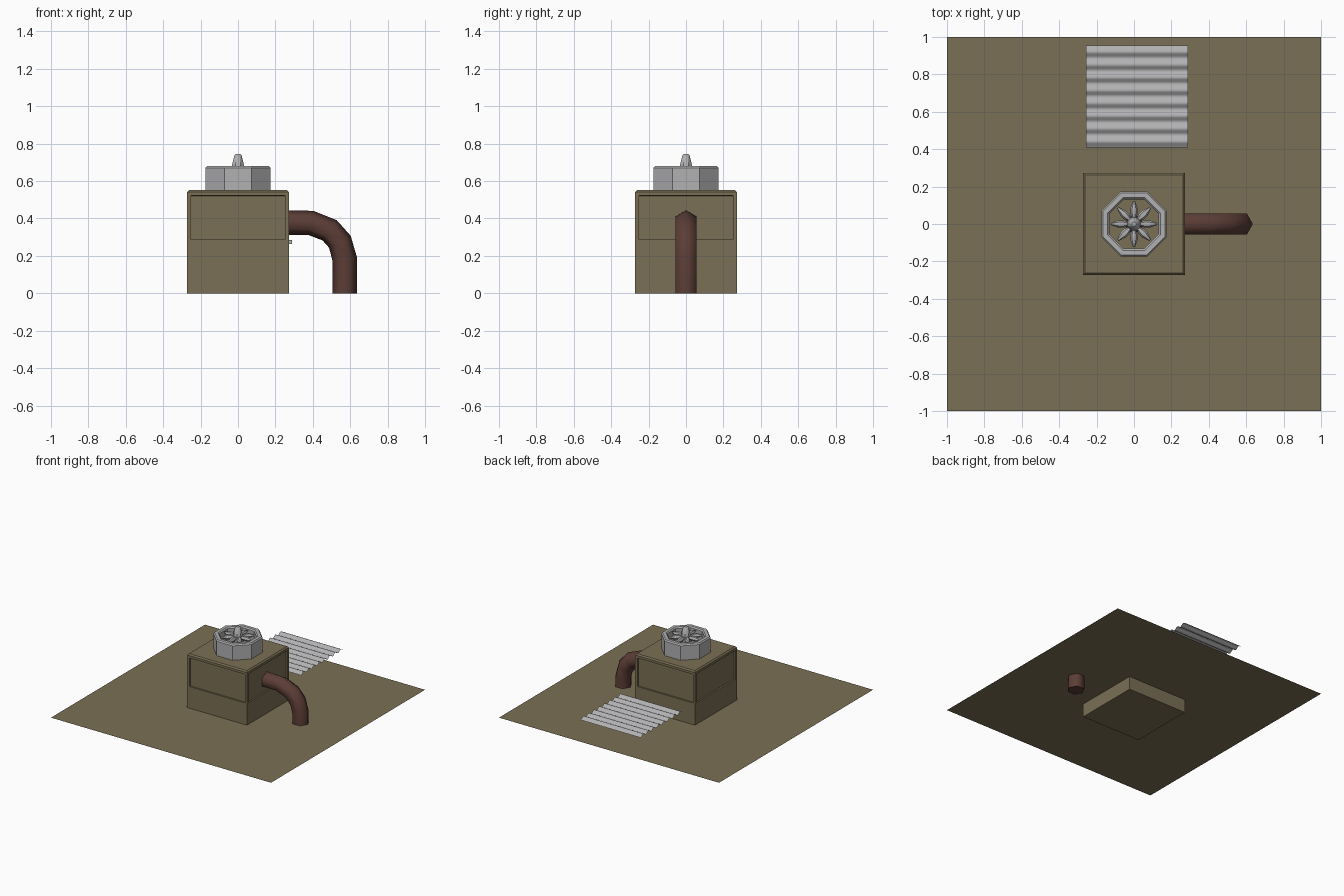
import bpy, bmesh, math
from mathutils import Vector

if "Cube" in bpy.data.objects:
    bpy.data.objects.remove(bpy.data.objects["Cube"])


def material(name, r, g, b):
    m = bpy.data.materials.new(name)
    m.diffuse_color = (r, g, b, 1)
    m.use_nodes = True
    m.node_tree.nodes["Principled BSDF"].inputs["Base Color"].default_value = m.diffuse_color
    return m


OLIVE = material("olive_brown", 0.195, 0.160, 0.090)
GREY = material("light_grey", 0.44, 0.44, 0.45)
RUST = material("dark_rust", 0.108, 0.047, 0.037)


def finish(bm, name, mat, smooth=None):
    """Turn a bmesh into a named object with one material."""
    bmesh.ops.recalc_face_normals(bm, faces=bm.faces)
    mesh = bpy.data.meshes.new(name)
    bm.to_mesh(mesh)
    bm.free()
    mesh.materials.append(mat)
    ob = bpy.data.objects.new(name, mesh)
    bpy.context.collection.objects.link(ob)
    if smooth:
        bpy.ops.object.select_all(action='DESELECT')
        ob.select_set(True)
        bpy.context.view_layer.objects.active = ob
        bpy.ops.object.shade_smooth_by_angle(angle=math.radians(smooth))
    return ob


def skin(bm, rings, closed=False, caps=False):
    """Bridge consecutive rings of points with quads."""
    vs = [[bm.verts.new(p) for p in ring] for ring in rings]
    n = len(vs[0])
    pairs = list(zip(vs, vs[1:])) + ([(vs[-1], vs[0])] if closed else [])
    for a, b in pairs:
        for i in range(n):
            j = (i + 1) % n
            bm.faces.new((a[i], a[j], b[j], b[i]))
    if caps:
        bm.faces.new(vs[0])
        bm.faces.new(vs[-1])


def octagon(r, z):
    return [(r * math.cos(math.radians(22.5 + 45 * i)),
             r * math.sin(math.radians(22.5 + 45 * i)), z) for i in range(8)]


# ground sheet, cutting the cabinet a little above its foot
bm = bmesh.new()
bmesh.ops.create_grid(bm, x_segments=1, y_segments=1, size=1)
bmesh.ops.translate(bm, verts=bm.verts, vec=(0, 0, 0.11))
finish(bm, "ground", OLIVE)

# cabinet: chamfered top and a recessed panel in each of the four sides
H, TOP = 0.272, 0.552
bm = bmesh.new()
c = 0.01


def square(h, z):
    return [(-h, -h, z), (h, -h, z), (h, h, z), (-h, h, z)]


skin(bm, [square(H, 0), square(H, 0.268), square(H, TOP - c), square(H - c, TOP)],
     caps=True)
bm.normal_update()
sides = [f for f in bm.faces
         if abs(f.normal.z) < 0.1 and f.calc_center_median().z > 0.3]
bmesh.ops.recalc_face_normals(bm, faces=bm.faces)
bmesh.ops.inset_individual(bm, faces=sides, thickness=0.028, depth=0)
bmesh.ops.inset_individual(bm, faces=sides, thickness=0.001, depth=-0.012)
finish(bm, "cabinet", OLIVE)

# octagonal fan housing, an open ring with chamfered rim
bm = bmesh.new()
profile = [(0.188, 0.545), (0.188, 0.670), (0.179, 0.680),
           (0.152, 0.680), (0.143, 0.670), (0.143, 0.545)]
skin(bm, [octagon(r, z) for r, z in profile], closed=True)
finish(bm, "fan_housing", GREY)

# central fan hub, a tapering spindle
bm = bmesh.new()
profile = [(0.046, 0.548), (0.042, 0.64), (0.036, 0.682), (0.021, 0.738), (0.013, 0.746)]
skin(bm, [octagon(r, z) for r, z in profile], caps=True)
finish(bm, "fan_hub", GREY, 35)

# eight spindle-shaped fan blades
bm = bmesh.new()
for k in range(8):
    ang = math.radians(45 * k)
    out = Vector((math.cos(ang), math.sin(ang), 0))
    side = Vector((-out.y, out.x, 0))
    rings = []
    for d, r in ((0.025, 0.008), (0.055, 0.019), (0.085, 0.019), (0.122, 0.006)):
        rings.append([out * d + side * r * math.cos(t) +
                      Vector((0, 0, 0.663 + r * math.sin(t)))
                      for t in [math.tau * i / 6 for i in range(6)]])
    skin(bm, rings, caps=True)
finish(bm, "fan_blades", GREY, 35)

# bent six-sided pipe running from the cabinet into the ground
path = [Vector(p) for p in ((0.25, 0, 0.378), (0.39, 0, 0.376), (0.49, 0, 0.337),
                            (0.545, 0, 0.275), (0.57, 0, 0.185), (0.57, 0, 0.0))]
bm = bmesh.new()
rings = []
for i, p in enumerate(path):
    if i == 0:
        t = Vector((1, 0, 0))
    elif i == len(path) - 1:
        t = Vector((0, 0, -1))
    else:
        t = ((path[i + 1] - p).normalized() + (p - path[i - 1]).normalized()).normalized()
    n = Vector((-t.z, 0, t.x))
    rings.append([p + 0.066 * (n * math.cos(a) + Vector((0, 1, 0)) * math.sin(a))
                  for a in [math.tau * k / 6 for k in range(6)]])
skin(bm, rings, caps=True)
finish(bm, "pipe", RUST, 65)

# corrugated sheet hovering behind the cabinet
bm = bmesh.new()
WAVES, STEPS = 8, 6
prev = None
for i in range(WAVES * STEPS + 1):
    y = 0.408 + 0.547 * i / (WAVES * STEPS)
    z = 0.274 - 0.010 * math.cos(math.tau * i / STEPS)
    row = [bm.verts.new((x, y, z)) for x in (-0.257, 0.289)]
    if prev:
        bm.faces.new((prev[0], prev[1], row[1], row[0]))
    prev = row
finish(bm, "corrugated_sheet", GREY, 60)
